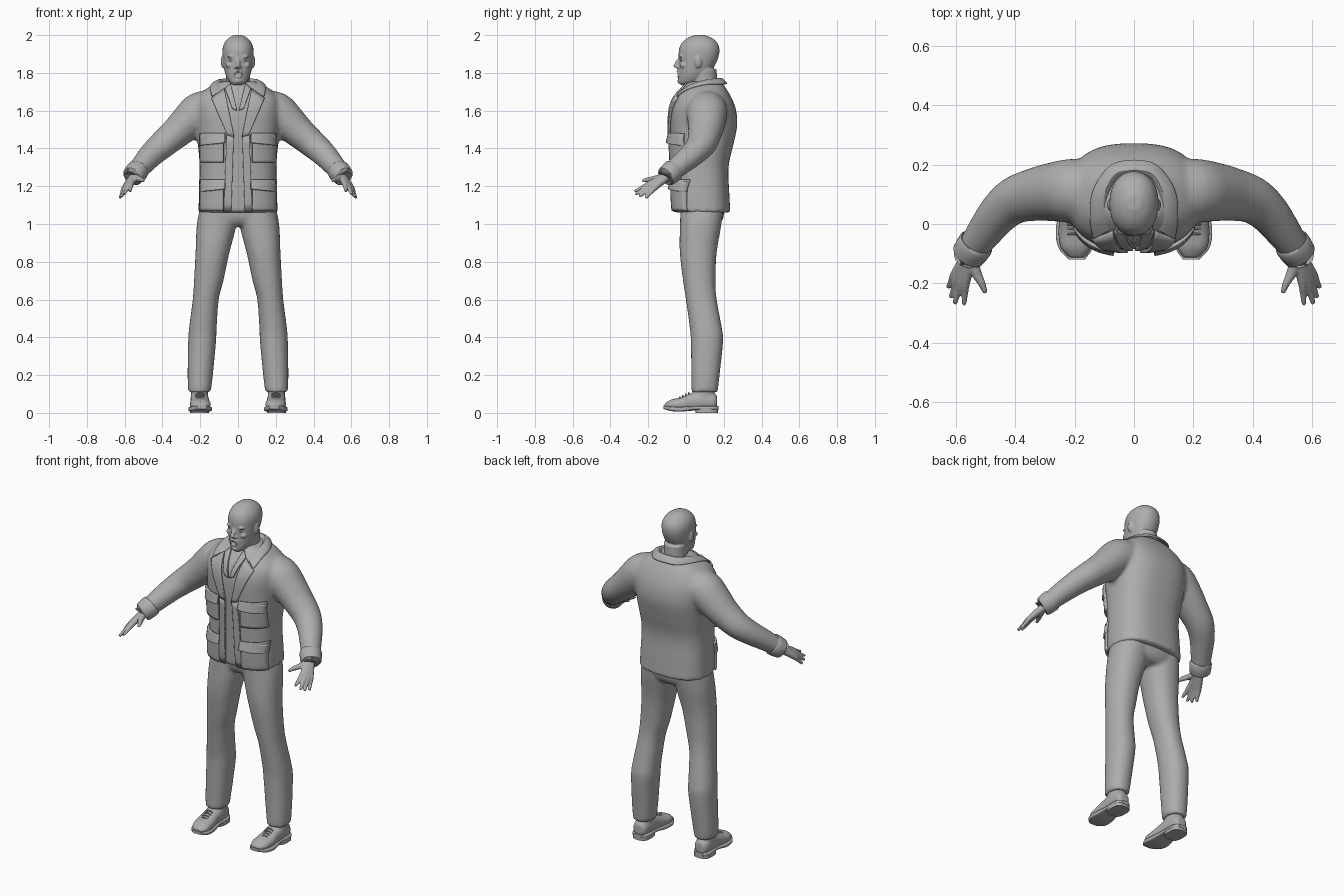
import bpy, bmesh, math
from mathutils import Vector
from mathutils.bvhtree import BVHTree

cube = bpy.data.objects.get("Cube")
if cube:
    bpy.data.objects.remove(cube)

grey = bpy.data.materials.new("plain_grey")
grey.use_nodes = True
grey.diffuse_color = (0.42, 0.42, 0.42, 1)
grey.node_tree.nodes["Principled BSDF"].inputs["Base Color"].default_value = (0.42, 0.42, 0.42, 1)


def finish(name, bm, angle=40):
    """Turn a bmesh into a named, shaded object."""
    bmesh.ops.recalc_face_normals(bm, faces=bm.faces)
    mesh = bpy.data.meshes.new(name)
    bm.to_mesh(mesh)
    bm.free()
    ob = bpy.data.objects.new(name, mesh)
    bpy.context.collection.objects.link(ob)
    mesh.materials.append(grey)
    shade(ob, angle)
    return ob


def shade(ob, angle):
    bpy.ops.object.select_all(action='DESELECT')
    ob.select_set(True)
    bpy.context.view_layer.objects.active = ob
    bpy.ops.object.shade_smooth_by_angle(angle=math.radians(angle))


def spline(rows, steps):
    """Catmull-Rom through tuples of any length."""
    out = []
    for i in range(len(rows) - 1):
        p = [rows[max(i - 1, 0)], rows[i], rows[i + 1], rows[min(i + 2, len(rows) - 1)]]
        for k in range(steps):
            t = k / steps
            out.append([b + 0.5 * t * (c - a + t * (2 * a - 5 * b + 4 * c - d + t * (3 * (b - c) + d - a)))
                        for a, b, c, d in zip(*p)])
    return out + [list(rows[-1])]


def loft(bm, rings, axis=None, power=2, side=1, sides=28, steps=4):
    """Capped skin over rings (x, y, z, radius a, radius b)."""
    rings = spline(rings, steps)
    pts = [Vector((r[0] * side, r[1], r[2])) for r in rings]
    loops = []
    for i, r in enumerate(rings):
        a, b = Vector((1, 0, 0)), Vector((0, 1, 0))
        if axis == 'Y':
            b = Vector((0, 0, 1))
        elif axis is None:
            t = (pts[min(i + 1, len(pts) - 1)] - pts[max(i - 1, 0)]).normalized()
            a = t.cross(Vector((0, 0, 1))).normalized()
            b = a.cross(t)
        loop = []
        for k in range(sides):
            c, s = math.cos(math.tau * k / sides), math.sin(math.tau * k / sides)
            u = math.copysign(abs(c) ** (2 / power), c) * r[3]
            v = math.copysign(abs(s) ** (2 / power), s) * r[4]
            loop.append(bm.verts.new(pts[i] + a * u + b * v))
        loops.append(loop)
    for p, q in zip(loops, loops[1:]):
        for k in range(sides):
            bm.faces.new((p[k], p[k - 1], q[k - 1], q[k]))
    bm.faces.new(loops[0])
    bm.faces.new(loops[-1][::-1])


def ball(bm, centre, size):
    new = bmesh.ops.create_uvsphere(bm, u_segments=20, v_segments=12, radius=1)["verts"]
    for v in new:
        v.co = Vector([c + s * p for c, s, p in zip(centre, size, v.co)])


def fuse(name, bm, voxel, smooth):
    """Melt overlapping volumes into one soft skin."""
    ob = finish(name, bm)
    mod = ob.modifiers.new("fuse", 'REMESH')
    mod.mode, mod.voxel_size = 'VOXEL', voxel
    mod = ob.modifiers.new("soften", 'SMOOTH')
    mod.factor, mod.iterations = 0.5, smooth
    dg = bpy.context.evaluated_depsgraph_get()
    ob.data = bpy.data.meshes.new_from_object(ob.evaluated_get(dg))
    ob.modifiers.clear()
    if not ob.data.materials:
        ob.data.materials.append(grey)
    shade(ob, 60)
    return ob


def sheet(name, rows, thick):
    """Solid cloth piece from a grid of points."""
    bm = bmesh.new()
    g = [[bm.verts.new(p) for p in row] for row in rows]
    for p, q in zip(g, g[1:]):
        for k in range(len(p) - 1):
            bm.faces.new((p[k], p[k + 1], q[k + 1], q[k]))
    ob = finish(name, bm)
    mod = ob.modifiers.new("thickness", 'SOLIDIFY')
    mod.thickness, mod.offset = thick, 0
    return ob


# Jacket body and sleeves
bm = bmesh.new()
loft(bm, [(0, .085, 1.06, .21, .15), (0, .08, 1.15, .207, .15), (0, .075, 1.3, .203, .15),
          (0, .085, 1.42, .212, .166), (0, .093, 1.52, .22, .178), (0, .092, 1.6, .225, .174),
          (0, .09, 1.66, .215, .155), (0, .095, 1.71, .175, .122), (0, .1, 1.755, .1, .085)],
     'Z', 2.6, sides=48)
sleeve = [(.12, .11, 1.61, .1, .095), (.2, .112, 1.595, .108, .105), (.27, .108, 1.535, .1, .095),
          (.33, .1, 1.48, .09, .083), (.4, .08, 1.42, .08, .074), (.455, .035, 1.37, .07, .066),
          (.505, -.03, 1.315, .06, .058), (.55, -.092, 1.262, .05, .05)]
for s in (1, -1):
    loft(bm, sleeve, side=s)
jacket = fuse("jacket", bm, .011, 7)

# Surface lookup used to lay cloth pieces on the jacket front
bm = bmesh.new()
bm.from_mesh(jacket.data)
tree = BVHTree.FromBMesh(bm)
bm.free()


def panel(name, corners, lift, thick, puff=0, n=10):
    """Four-cornered (x, z) piece: top inner, top outer, bottom outer, bottom inner."""
    a, b, c, d = [Vector(p) for p in corners]
    for s, tag in ((1, "left_"), (-1, "right_")):
        rows = []
        for i in range(n + 1):
            v, row = i / n, []
            for k in range(n + 1):
                p = a.lerp(b, k / n).lerp(d.lerp(c, k / n), v)
                hit = tree.ray_cast(Vector((p.x * s, -1, p.y)), Vector((0, 1, 0)))[0]
                y = hit.y if hit else 0.05
                row.append((p.x * s, y - lift - puff * v, p.y))
            rows.append(row)
        sheet(tag + name, rows, thick)


panel("front_edge", [(.022, 1.47), (.06, 1.47), (.075, 1.064), (.036, 1.064)], .005, .012)
panel("lapel", [(.072, 1.715), (.14, 1.665), (.055, 1.47), (.02, 1.46)], .008, .012)
panel("shirt_collar", [(.04, 1.745), (.068, 1.715), (.03, 1.61), (.004, 1.6)], .005, .01)
for label, top, low in (("upper", 1.48, 1.325), ("lower", 1.235, 1.07)):
    panel(label + "_pocket", [(.075, top - .01), (.195, top - .01), (.195, low), (.075, low)], .006, .022)
    panel(label + "_pocket_flap", [(.068, top), (.2, top), (.2, top - .065), (.068, top - .05)],
          .01, .012, .014)

# Folded collar, from the neck up over the ridge and down
inner = spline([(0, .165, 1.73), (.055, .15, 1.73), (.08, .1, 1.72), (.075, .04, 1.7), (.06, 0, 1.69)], 5)
ridge = spline([(0, .178, 1.785), (.06, .165, 1.782), (.095, .1, 1.772), (.095, .035, 1.75), (.075, -.015, 1.715)], 5)
outer = spline([(0, .218, 1.74), (.08, .2, 1.737), (.142, .11, 1.737), (.15, .01, 1.712), (.14, -.055, 1.67)], 5)
rows = []
for r in (inner, ridge, outer):
    rows.append([(-x, y, z) for x, y, z in r[:0:-1]] + [tuple(p) for p in r])
collar = sheet("collar", rows, .014)
mod = collar.modifiers.new("soften", 'SUBSURF')
mod.levels = mod.render_levels = 2

# Cuffs and hands
wrist = (.545, -.088, 1.262)
fingers = [((.565, -.19, 1.215), (.572, -.272, 1.172)), ((.58, -.19, 1.205), (.603, -.268, 1.157)),
           ((.592, -.18, 1.197), (.616, -.247, 1.145)), ((.6, -.165, 1.192), (.625, -.213, 1.138))]
for s, tag in ((1, "left_"), (-1, "right_")):
    bm = bmesh.new()
    loft(bm, [(.528, -.062, 1.288, .054, .054), (.532, -.068, 1.283, .061, .06), (.558, -.104, 1.252, .057, .055),
              (.561, -.108, 1.249, .046, .045)], side=s, steps=2)
    finish(tag + "cuff", bm)
    bm = bmesh.new()
    for knuckle, tip in fingers:
        mid = [(k + t) / 2 for k, t in zip(knuckle, tip)]
        loft(bm, [(*wrist, .024, .024), (*knuckle, .016, .016), (*mid, .0115, .0115), (*tip, .008, .008)],
             side=s, sides=12)
    loft(bm, [(.55, -.11, 1.25, .024, .022), (.53, -.165, 1.24, .018, .016), (.512, -.2, 1.235, .013, .013),
              (.5, -.232, 1.228, .008, .008)], side=s, sides=12)
    fuse(tag + "hand", bm, .0045, 4)

# Trousers
bm = bmesh.new()
loft(bm, [(0, .085, .99, .13, .08), (0, .087, 1.03, .185, .11), (0, .088, 1.13, .195, .12)], 'Z', 2.3)
for s in (1, -1):
    loft(bm, [(.105, .086, 1.11, .09, .115), (.113, .078, 1.0, .105, .11), (.135, .065, .85, .09, .098),
              (.155, .07, .7, .078, .086), (.171, .081, .6, .069, .082), (.186, .105, .45, .073, .085),
              (.19, .111, .38, .074, .086), (.2, .103, .2, .067, .075), (.204, .098, .11, .06, .07)],
         'Z', 2.2, s)
fuse("trousers", bm, .011, 5)

# Shoes with soles, heels and laces
for s, tag in ((1, "left_"), (-1, "right_")):
    bm = bmesh.new()
    loft(bm, [(.205, .165, .058, .024, .03), (.204, .145, .06, .042, .045), (.203, .08, .065, .049, .052),
              (.202, .03, .058, .049, .047), (.2, -.03, .046, .054, .036), (.196, -.08, .042, .05, .028),
              (.192, -.113, .036, .025, .014)], 'Y', 2.3, s)
    loft(bm, [(.204, .095, .05, .045, .058), (.204, .095, .13, .046, .057)], 'Z', 2, s)
    fuse(tag + "shoe", bm, .006, 3)
    bm = bmesh.new()
    loft(bm, [(.205, .172, .026, .026, .01), (.204, .14, .026, .05, .01), (.202, .05, .026, .05, .01),
              (.202, -.02, .02, .061, .013), (.197, -.08, .022, .057, .012), (.192, -.12, .03, .026, .009)],
         'Y', 5, s)
    finish(tag + "sole", bm)
    bm = bmesh.new()
    loft(bm, [(.204, .11, 0, .05, .06), (.204, .11, .025, .05, .061)], 'Z', 3, s, steps=1)
    finish(tag + "heel", bm)
    bm = bmesh.new()
    for k in range(4):
        y, z = .015 - .016 * k, .107 - .008 * k
        loft(bm, [(.178, y, z - .008, .004, .004), (.202, y, z, .004, .004), (.224, y, z - .008, .004, .004)],
             side=s, sides=8)
    finish(tag + "laces", bm)

# Head, neck and face
bm = bmesh.new()
loft(bm, [(0, .1, 1.66, .068, .07), (0, .098, 1.74, .064, .068), (0, .092, 1.82, .066, .07)], 'Z')
loft(bm, [(0, .0, 1.737, .026, .03), (0, .018, 1.752, .046, .055), (0, .036, 1.785, .064, .074),
          (0, .054, 1.83, .075, .093), (0, .066, 1.88, .081, .105), (0, .07, 1.925, .082, .107),
          (0, .072, 1.96, .071, .093), (0, .073, 1.985, .049, .064), (0, .073, 2.0, .022, .026)], 'Z', 2.15)
loft(bm, [(0, -.03, 1.882, .009, .01), (0, -.046, 1.855, .011, .012), (0, -.056, 1.835, .012, .012),
          (0, -.038, 1.822, .012, .009)], 'Z', sides=14)
ball(bm, (0, -.037, 1.809), (.022, .014, .007))
ball(bm, (0, -.033, 1.779), (.02, .014, .008))
ball(bm, (0, -.03, 1.757), (.02, .016, .015))
for s in (1, -1):
    ball(bm, (s * .017, -.035, 1.794), (.006, .012, .016))
    ball(bm, (s * .012, -.042, 1.831), (.009, .01, .008))
    ball(bm, (s * .034, -.026, 1.886), (.024, .012, .007))
    ball(bm, (s * .045, -.012, 1.84), (.02, .02, .016))
    ball(bm, (s * .08, .064, 1.86), (.011, .02, .034))
fuse("head", bm, .0045, 4)
for s, tag in ((1, "left_"), (-1, "right_")):
    bm = bmesh.new()
    ball(bm, (s * .033, -.022, 1.866), (.014, .011, .007))
    finish(tag + "eye", bm)
